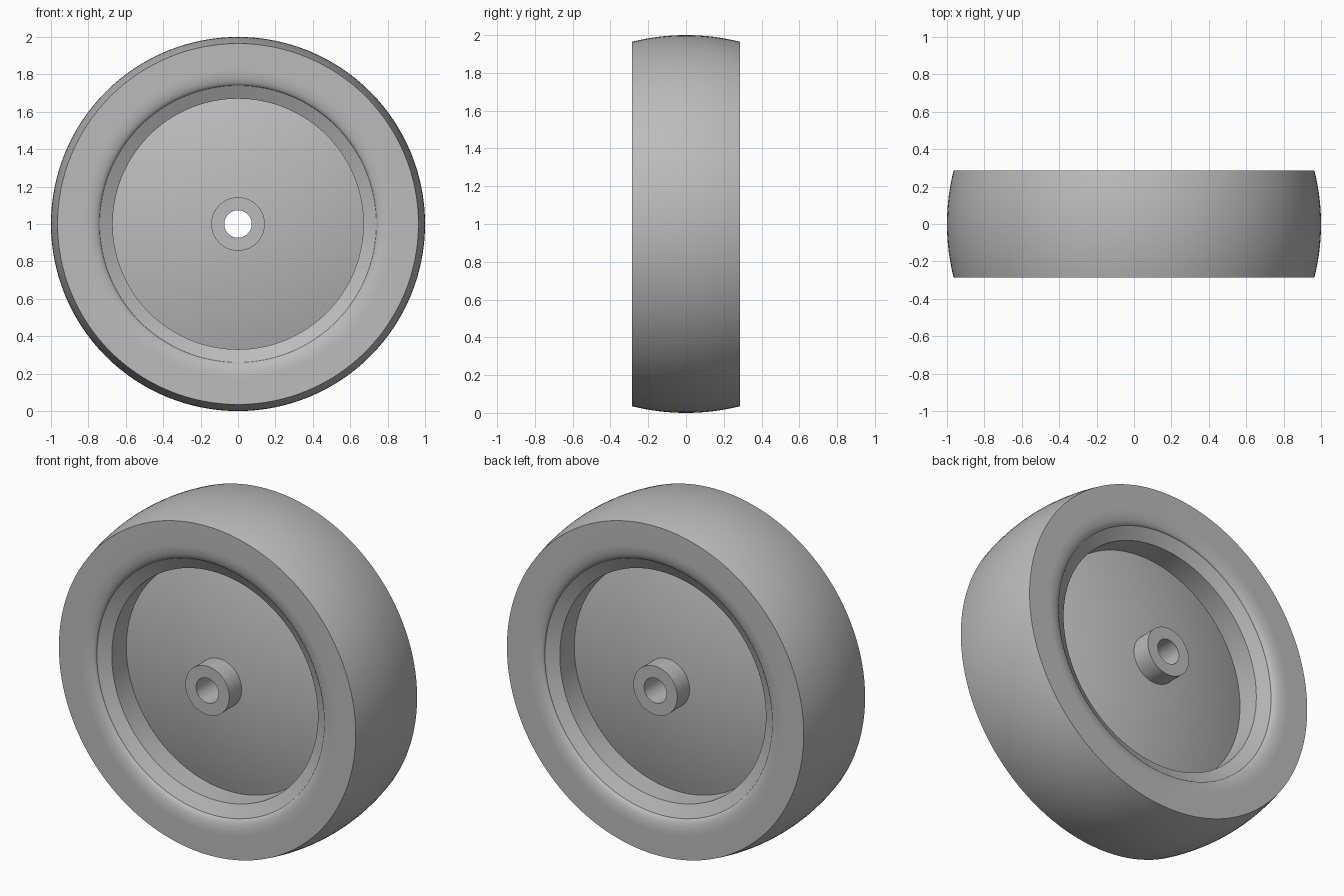
import bpy
import math

SEGMENTS = 128
HALF_WIDTH = 0.285
LIP, RIM, HUB, BORE = 0.74, 0.67, 0.143, 0.073

cube = bpy.data.objects.get("Cube")
if cube:
    bpy.data.objects.remove(cube, do_unlink=True)

grey = bpy.data.materials.new("plain grey")
grey.use_nodes = True
colour = (0.5, 0.5, 0.5, 1)
grey.diffuse_color = colour
grey.node_tree.nodes["Principled BSDF"].inputs["Base Color"].default_value = colour


def lathe(name, profile):
    """Spin the (radius, y) front half profile about y, then mirror it to the back."""
    n = len(profile)
    verts, faces = [], []
    for s in range(SEGMENTS):
        a = math.tau * s / SEGMENTS
        verts += [(r * math.cos(a), y, r * math.sin(a)) for r, y in profile]
        t = (s + 1) % SEGMENTS
        faces += [(s * n + i, s * n + i + 1, t * n + i + 1, t * n + i)
                  for i in range(n - 1)]
    mesh = bpy.data.meshes.new(name)
    mesh.from_pydata(verts, [], faces)
    mesh.materials.append(grey)
    obj = bpy.data.objects.new(name, mesh)
    obj.location.z = 1
    bpy.context.collection.objects.link(obj)
    bpy.ops.object.select_all(action="DESELECT")
    obj.select_set(True)
    bpy.context.view_layer.objects.active = obj
    bpy.ops.object.shade_smooth_by_angle(angle=math.radians(30))
    mirror = obj.modifiers.new("both sides", "MIRROR")
    mirror.use_axis = (False, True, False)
    return obj


def dome(r):
    """Depth of the gently domed web at radius r."""
    return -0.175 + 0.095 * (r / RIM) ** 2


# Hub: through bore, flat end and outer sleeve
lathe("hub", [(BORE, 0), (BORE, -HALF_WIDTH), (HUB, -HALF_WIDTH), (HUB, dome(HUB))])

# Domed web between hub and rim wall
web_radii = [HUB + (RIM - HUB) * i / 12 for i in range(13)]
lathe("web", [(r, dome(r)) for r in web_radii])

# Rim: straight inner wall and flared edge
lip_y = -HALF_WIDTH + 0.032
lathe("rim", [(RIM, dome(RIM)), (RIM, -0.215), (LIP, lip_y)])

# Tyre: rounded inner lip, flat sidewall and crowned tread
lip = []
for i in range(13):
    a = math.pi / 2 * i / 12
    lip.append((LIP + 0.09 * (1 - math.cos(a)), lip_y - 0.032 * math.sin(a)))
tread = []
for i in range(13):
    y = -HALF_WIDTH * (1 - i / 12)
    tread.append((1 - 0.035 * (y / HALF_WIDTH) ** 2, y))
lathe("tyre", lip + tread)
